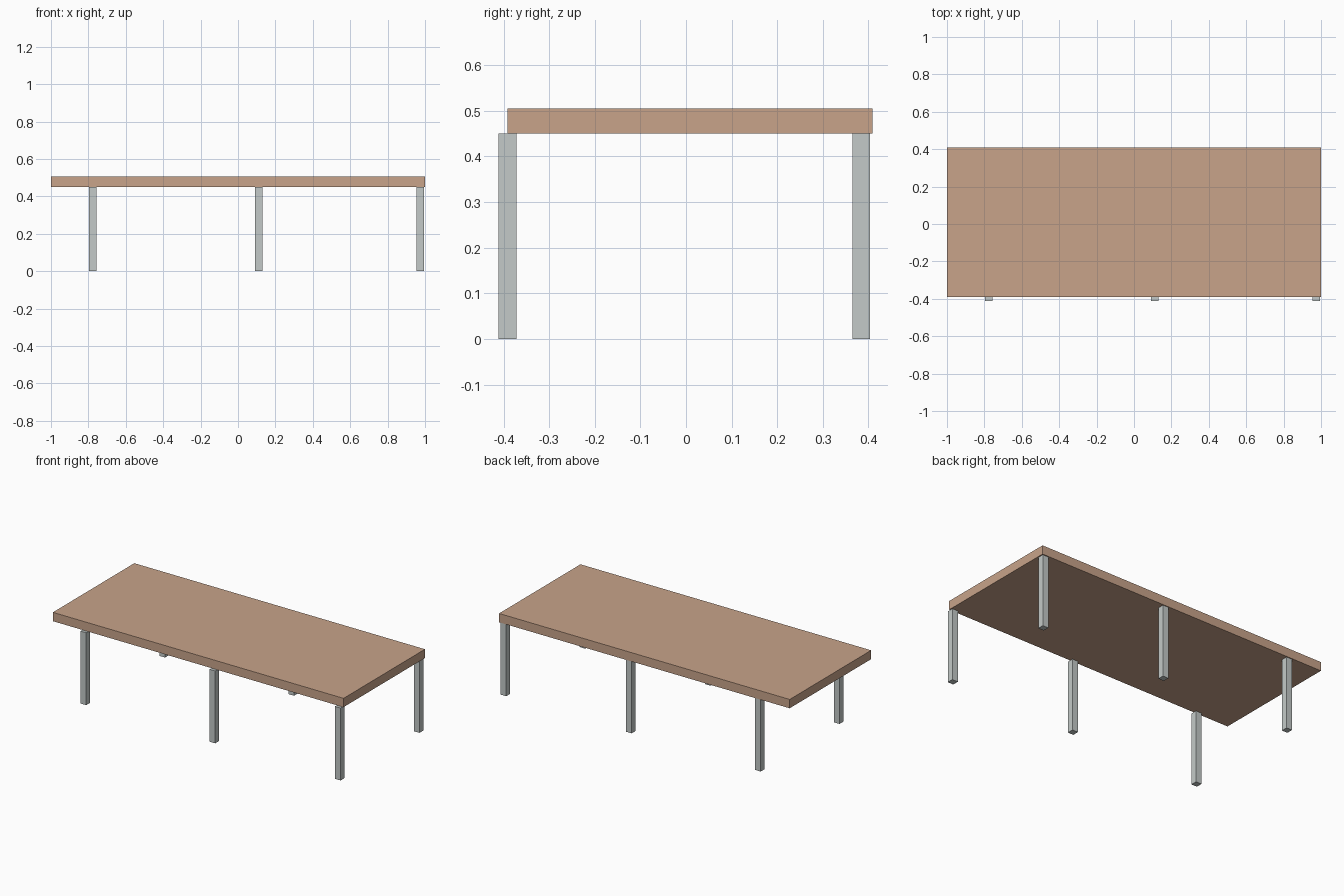
import bpy

if "Cube" in bpy.data.objects:
    bpy.data.objects.remove(bpy.data.objects["Cube"])

def material(name, rgb):
    m = bpy.data.materials.new(name)
    m.diffuse_color = (*rgb, 1.0)
    m.use_nodes = True
    m.node_tree.nodes["Principled BSDF"].inputs["Base Color"].default_value = m.diffuse_color
    return m

def box(name, lo, hi, mat):
    centre = [(a + b) / 2 for a, b in zip(lo, hi)]
    bpy.ops.mesh.primitive_cube_add(size=1, location=centre)
    ob = bpy.context.object
    ob.name = name
    ob.scale = [b - a for a, b in zip(lo, hi)]
    bpy.ops.object.transform_apply(location=False, rotation=False, scale=True)
    ob.data.materials.append(mat)
    return ob

wood = material("light_wood", (0.58, 0.37, 0.255))
metal = material("pale_grey_metal", (0.55, 0.59, 0.58))

LEG = 0.039      # square leg width
UNDER = 0.45     # underside of the tabletop

# Tabletop slab, slightly offset towards the back
box("tabletop", (-1.0, -0.391, UNDER), (1.0, 0.409, 0.505), wood)

# Two rows of three legs
for row, y in (("front", -0.391), ("back", 0.384)):
    for place, x in (("left", -0.777), ("middle", 0.111), ("right", 0.974)):
        box(f"{row}_{place}_leg",
            (x - LEG / 2, y - LEG / 2, 0),
            (x + LEG / 2, y + LEG / 2, UNDER), metal)
